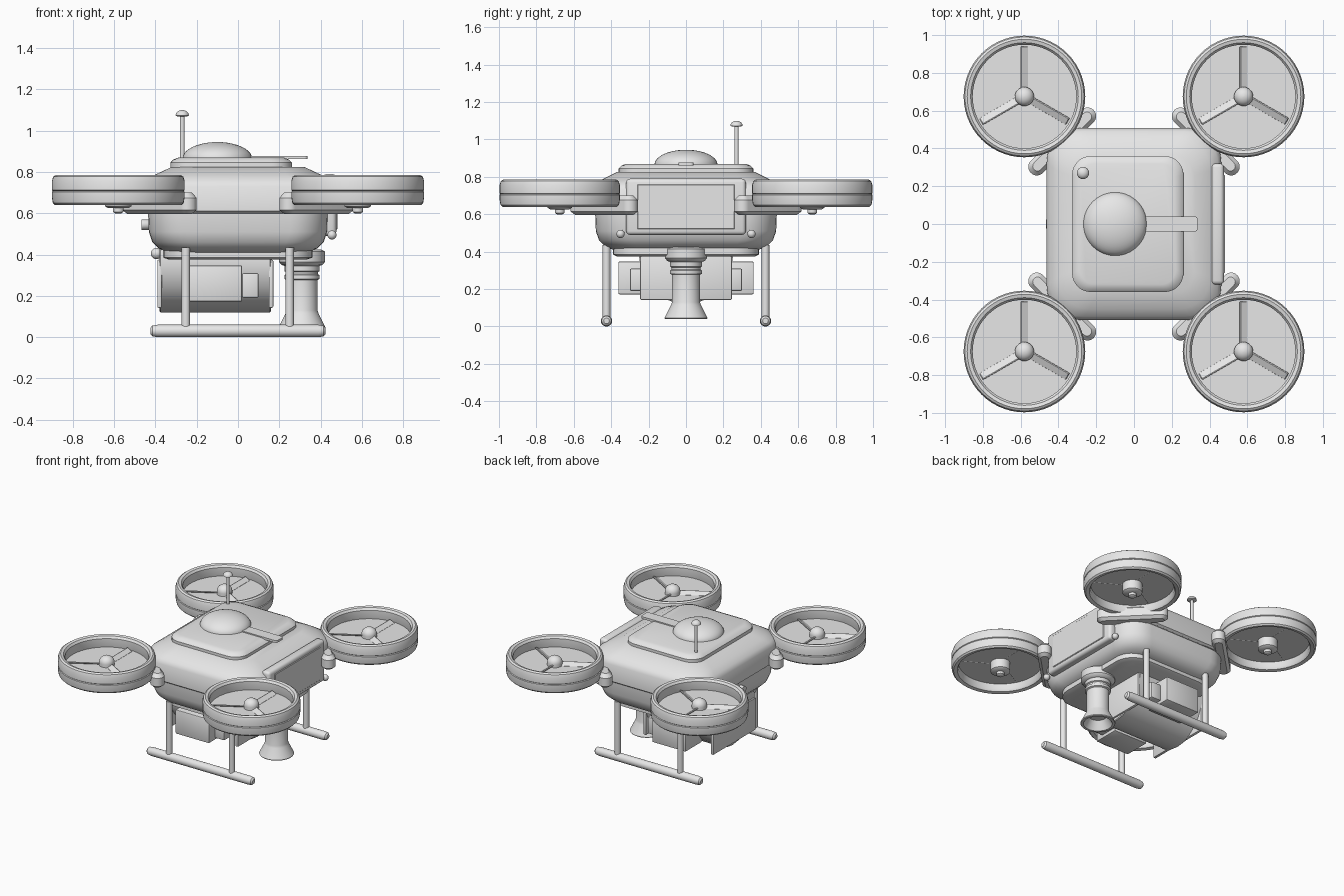
import bpy, bmesh, math
from mathutils import Matrix, Vector

cube = bpy.data.objects.get("Cube")
if cube:
    bpy.data.objects.remove(cube, do_unlink=True)

grey = bpy.data.materials.new("light_grey")
grey.use_nodes = True
grey.diffuse_color = (0.8, 0.8, 0.8, 1)
grey.node_tree.nodes["Principled BSDF"].inputs["Base Color"].default_value = (0.8, 0.8, 0.8, 1)


def finish(name, bm, angle=35):
    bmesh.ops.recalc_face_normals(bm, faces=bm.faces)
    mesh = bpy.data.meshes.new(name)
    bm.to_mesh(mesh)
    bm.free()
    mesh.materials.append(grey)
    obj = bpy.data.objects.new(name, mesh)
    bpy.context.collection.objects.link(obj)
    bpy.ops.object.select_all(action="DESELECT")
    obj.select_set(True)
    bpy.context.view_layer.objects.active = obj
    bpy.ops.object.shade_smooth_by_angle(angle=math.radians(angle))
    return obj


def bridge(bm, rings, closed=False):
    pairs = list(zip(rings, rings[1:]))
    if closed:
        pairs.append((rings[-1], rings[0]))
    for a, b in pairs:
        for i in range(len(a)):
            j = (i + 1) % len(a)
            bm.faces.new((a[i], a[j], b[j], b[i]))
    if not closed:
        bm.faces.new(rings[0])
        bm.faces.new(rings[-1])


def loft(name, sections, cx=0, cy=0, turn=0, steps=8):
    """Stack rounded rectangles given as (z, half x, half y, corner radius)."""
    bm = bmesh.new()
    rings = []
    for z, hx, hy, r in sections:
        ring = []
        for q, (sx, sy) in enumerate([(1, 1), (-1, 1), (-1, -1), (1, -1)]):
            for k in range(steps + 1):
                a = math.pi / 2 * (q + k / steps)
                ring.append(bm.verts.new((sx * (hx - r) + r * math.cos(a),
                                          sy * (hy - r) + r * math.sin(a), z)))
        rings.append(ring)
    bridge(bm, rings)
    bm.transform(Matrix.Translation((cx, cy, 0)) @ Matrix.Rotation(turn, 4, "Z"))
    return finish(name, bm)


def lathe(name, profile, loc=(0, 0, 0), axis="Z", closed=False, sides=40):
    """Spin (radius, height) points around an axis."""
    bm = bmesh.new()
    rings = [[bm.verts.new((r * math.cos(2 * math.pi * i / sides),
                            r * math.sin(2 * math.pi * i / sides), h))
              for i in range(sides)] for r, h in profile]
    bridge(bm, rings, closed)
    turn = Matrix.Rotation(math.pi / 2, 4, "Y") if axis == "X" else Matrix()
    bm.transform(Matrix.Translation(loc) @ turn)
    return finish(name, bm)


def dome(r, h, z=0, steps=10):
    return [(r * math.cos(a) + 0.0005, z + h * math.sin(a))
            for a in (math.pi / 2 * k / steps for k in range(steps + 1))]


def box(name, lo, hi, bevel=0.01, segments=2):
    bm = bmesh.new()
    lo, hi = Vector(lo), Vector(hi)
    bmesh.ops.create_cube(bm, size=1)
    bm.transform(Matrix.Translation((lo + hi) / 2) @ Matrix.Diagonal((*(hi - lo), 1)))
    if bevel:
        bmesh.ops.bevel(bm, geom=bm.edges[:], offset=bevel, segments=segments,
                        affect="EDGES", profile=0.5)
    return finish(name, bm)


def ball(name, r, loc):
    bm = bmesh.new()
    bmesh.ops.create_uvsphere(bm, u_segments=20, v_segments=12, radius=r)
    bm.transform(Matrix.Translation(loc))
    return finish(name, bm)


# Body: rounded lower tub, wider upper shell, belly plate and roof plate
loft("lower_body", [(0.41, 0.34, 0.39, 0.16), (0.43, 0.385, 0.435, 0.17),
                    (0.46, 0.415, 0.465, 0.18), (0.51, 0.432, 0.482, 0.18),
                    (0.61, 0.436, 0.486, 0.18)])
loft("upper_body", [(0.60, 0.45, 0.495, 0.18), (0.61, 0.462, 0.508, 0.18),
                    (0.73, 0.462, 0.508, 0.18), (0.76, 0.445, 0.49, 0.18),
                    (0.785, 0.405, 0.45, 0.17), (0.825, 0.32, 0.37, 0.12)])
loft("belly_plate", [(0.375, 0.33, 0.37, 0.12), (0.385, 0.36, 0.39, 0.14),
                     (0.42, 0.36, 0.39, 0.14)])
loft("roof_plate", [(0.815, 0.295, 0.36, 0.1), (0.845, 0.295, 0.36, 0.1),
                    (0.86, 0.28, 0.345, 0.09), (0.87, 0.255, 0.32, 0.08)], cx=-0.033)

# Roof details
lathe("roof_dome", dome(0.168, 0.08, 0.865), (-0.1, 0, 0))
loft("roof_lever", [(0.862, 0.15, 0.04, 0.015), (0.878, 0.15, 0.04, 0.015)], cx=0.187)
lathe("antenna_mast", [(0.011, 0.84), (0.011, 1.08)], (-0.27, 0.27, 0), sides=16)
lathe("antenna_cap", [(0.02, 1.068)] + dome(0.032, 0.027, 1.073), (-0.27, 0.27, 0), sides=20)

# Side panel, its bolts and small fittings
box("side_panel", (0.41, -0.32, 0.49), (0.476, 0.32, 0.79), 0.02, 3)
box("side_panel_face", (0.47, -0.26, 0.52), (0.481, 0.26, 0.76), 0.004, 1)
for s in (-1, 1):
    ball("panel_bolt", 0.022, (0.455, s * 0.35, 0.495))
lathe("side_button", [(0.025, 0), (0.025, 0.035), (0.019, 0.045)], (-0.467, 0, 0.545), "X", sides=20)
ball("rear_knob", 0.027, (-0.395, 0, 0.405))

# Four ducted rotors, each with a mounting bar at the body corner
for sx in (-1, 1):
    for sy in (-1, 1):
        cx, cy = sx * 0.58, sy * 0.675
        lathe("rotor_duct", [(0.283, 0.645), (0.307, 0.64), (0.317, 0.65), (0.322, 0.68),
                             (0.322, 0.704), (0.317, 0.708), (0.322, 0.712),
                             (0.322, 0.755), (0.315, 0.777), (0.303, 0.785),
                             (0.285, 0.78), (0.274, 0.765), (0.274, 0.66)],
              (cx, cy, 0), closed=True, sides=56)
        lathe("rotor_disc", [(0.278, 0.698), (0.278, 0.704)], (cx, cy, 0), sides=56)
        lathe("motor", [(0.05, 0.625), (0.065, 0.635), (0.065, 0.7)], (cx, cy, 0), sides=28)
        lathe("motor_tip", [(0.015, 0.6), (0.026, 0.607), (0.026, 0.63)], (cx, cy, 0), sides=20)
        lathe("rotor_hub", [(0.05, 0.69)] + dome(0.05, 0.045, 0.725, 7), (cx, cy, 0), sides=28)
        for k in range(3):
            blade = box("rotor_blade", (0.03, -0.023, -0.005), (0.265, 0.023, 0.005), 0.004, 1)
            blade.matrix_world = (Matrix.Translation((cx, cy, 0.71))
                                  @ Matrix.Rotation(math.pi / 2 + k * math.tau / 3, 4, "Z")
                                  @ Matrix.Rotation(0.5, 4, "X"))
        loft("mounting_bar", [(0.597, 0.21, 0.025, 0.024), (0.615, 0.235, 0.045, 0.044),
                              (0.675, 0.235, 0.045, 0.044), (0.70, 0.21, 0.025, 0.024)],
             sx * 0.38, sy * 0.437, -sx * sy * math.pi / 4)

# Landing gear
for s in (-1, 1):
    lathe("skid", [(0.015, -0.425), (0.026, -0.415), (0.03, -0.39), (0.03, 0.39),
                   (0.026, 0.415), (0.015, 0.425)], (0, s * 0.425, 0.03), "X", sides=20)
    for x in (-0.253, 0.25):
        lathe("skid_leg", [(0.021, 0.03), (0.021, 0.435)], (x, s * 0.425, 0), sides=16)

# Underslung drum with end brackets and side packs
lathe("cargo_drum", [(0.245, -0.27), (0.25, -0.265), (0.25, 0.265), (0.245, 0.27)],
      (-0.11, 0, 0.37), "X", sides=24)
for x in (-0.38, 0.16):
    box("drum_bracket", (x - 0.011, -0.245, 0.142), (x + 0.011, 0.245, 0.375), 0.006)
for s in (-1, 1):
    y0, y1 = sorted((s * 0.17, s * 0.362))
    box("side_pack", (-0.25, y0, 0.172), (0.02, y1, 0.348), 0.008)
    y0, y1 = sorted((s * 0.17, s * 0.3))
    box("side_pack_step", (0.02, y0, 0.19), (0.1, y1, 0.31), 0.008)

# Hanging nozzle with collar, ring and hollow flared end
lathe("nozzle", [(0.09, 0.425), (0.112, 0.415), (0.112, 0.365), (0.1, 0.35), (0.085, 0.345),
                 (0.085, 0.32), (0.077, 0.315), (0.077, 0.305), (0.085, 0.3), (0.085, 0.282),
                 (0.075, 0.277), (0.075, 0.13), (0.08, 0.115), (0.115, 0.045), (0.112, 0.04),
                 (0.095, 0.04), (0.06, 0.1)], (0.31, 0, 0))
